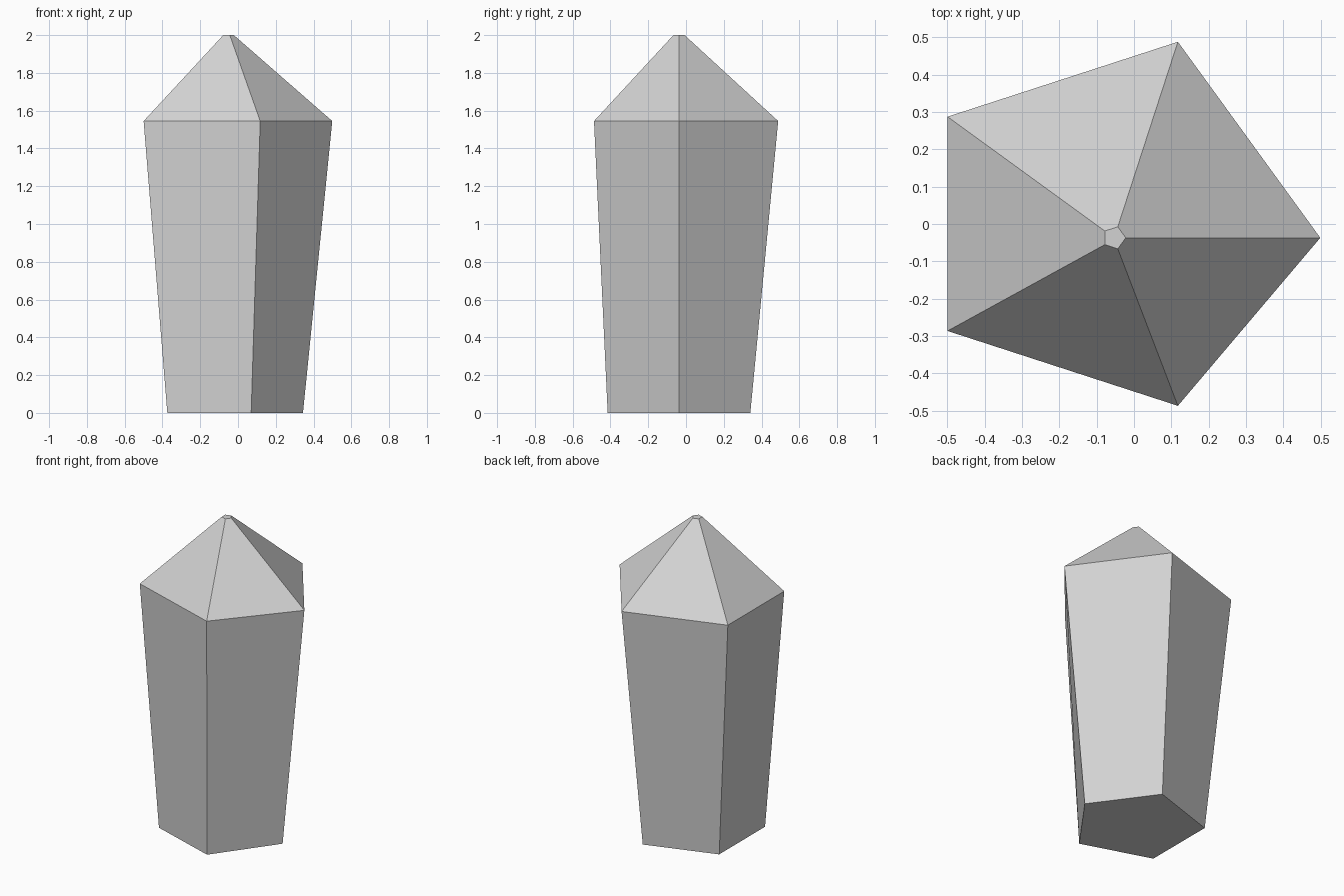
import bpy
import bmesh
from math import cos, sin, tau

default = bpy.data.objects.get("Cube")
if default:
    bpy.data.objects.remove(default, do_unlink=True)

SIDES = 5
CENTRE_X, CENTRE_Y = -0.053, -0.037


def make_material(name, value):
    mat = bpy.data.materials.new(name)
    mat.use_nodes = True
    colour = (value, value, value, 1)
    mat.diffuse_color = colour
    mat.node_tree.nodes["Principled BSDF"].inputs["Base Color"].default_value = colour
    return mat


def add_ring(bm, radius, z, front_shift=0):
    """Pentagon ring; its front corners can be pushed back along y."""
    ring = []
    for i in range(SIDES):
        angle = tau * i / SIDES
        y = radius * sin(angle)
        if i > SIDES / 2:
            y += front_shift
        ring.append(bm.verts.new((CENTRE_X + radius * cos(angle), CENTRE_Y + y, z)))
    return ring


# Crystal: tapered shaft, uneven shoulder and a tiny flat tip
bm = bmesh.new()
rings = [
    add_ring(bm, 0.397, 0),
    add_ring(bm, 0.552, 1.545, front_shift=0.075),
    add_ring(bm, 0.031, 2),
]
for low, high in zip(rings, rings[1:]):
    for i in range(SIDES):
        j = (i + 1) % SIDES
        bm.faces.new((low[i], low[j], high[j], high[i]))

# Base and tip caps
bm.faces.new(rings[0][::-1])
bm.faces.new(rings[-1])

mesh = bpy.data.meshes.new("crystal")
bm.to_mesh(mesh)
bm.free()
mesh.materials.append(make_material("light grey", 0.65))
crystal = bpy.data.objects.new("crystal", mesh)
bpy.context.collection.objects.link(crystal)
